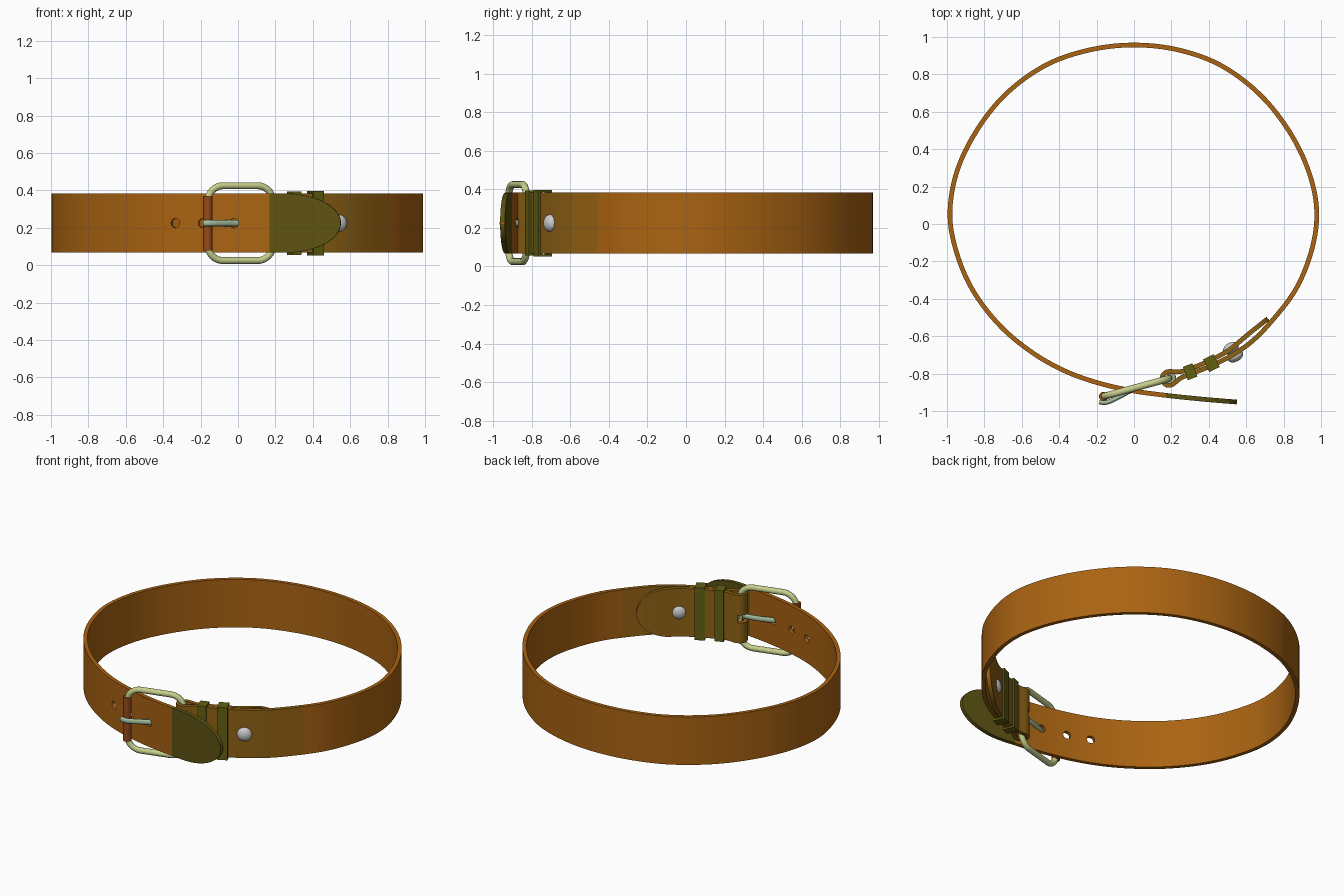
import bpy, bmesh, math
from mathutils import Vector, Matrix

if "Cube" in bpy.data.objects:
    bpy.data.objects.remove(bpy.data.objects["Cube"])

ZC = 0.225                      # mid height of the strap
BAR = Vector((0.187, -0.826))   # buckle hinge bar
ROLL = Vector((-0.162, -0.922)) # buckle front bar


def mat(name, c):
    m = bpy.data.materials.new(name)
    m.diffuse_color = (*c, 1)
    m.use_nodes = True
    m.node_tree.nodes["Principled BSDF"].inputs["Base Color"].default_value = m.diffuse_color
    return m


LEATHER = [mat("leather_%d" % i, c) for i, c in enumerate(
    [(0.40, 0.125, 0.006), (0.32, 0.125, 0.007), (0.27, 0.12, 0.007), (0.11, 0.085, 0.006)])]
OLIVE = mat("keeper_olive", (0.12, 0.115, 0.006))
BRASS = mat("pale_brass", (0.56, 0.62, 0.26))
PRONG = mat("prong_metal", (0.36, 0.50, 0.34))
ROLLER = mat("roller_brown", (0.30, 0.07, 0.01))


def add(name, bm, mats, angle=35):
    bmesh.ops.recalc_face_normals(bm, faces=bm.faces)
    me = bpy.data.meshes.new(name)
    bm.to_mesh(me)
    bm.free()
    for m in mats:
        me.materials.append(m)
    ob = bpy.data.objects.new(name, me)
    bpy.context.collection.objects.link(ob)
    smooth(ob, angle)
    return ob


def smooth(ob, angle=35):
    bpy.ops.object.select_all(action='DESELECT')
    ob.select_set(True)
    bpy.context.view_layer.objects.active = ob
    bpy.ops.object.shade_smooth_by_angle(angle=math.radians(angle))


def spline(pts, n=14):
    # centripetal Catmull-Rom through the points
    p = [Vector(q) for q in pts]
    p = [2 * p[0] - p[1]] + p + [2 * p[-1] - p[-2]]
    out = []
    for a, b, c, d in zip(p, p[1:], p[2:], p[3:]):
        t1 = (b - a).length ** 0.5
        t2 = t1 + (c - b).length ** 0.5
        t3 = t2 + (d - c).length ** 0.5
        for k in range(n):
            t = t1 + (t2 - t1) * k / n
            a1, a2, a3 = a.lerp(b, t / t1), b.lerp(c, (t - t1) / (t2 - t1)), c.lerp(d, (t - t2) / (t3 - t2))
            b1, b2 = a1.lerp(a2, t / t2), a2.lerp(a3, (t - t1) / (t3 - t1))
            out.append(b1.lerp(b2, (t - t1) / (t2 - t1)))
    return out + [p[-2]]


# Strap centre line: tip, round the waist, round the hinge bar, folded back inside
waist = [(0.55, -0.952), (0.36, -0.936), (0.17, -0.916), (0, -0.893), (-0.18, -0.853), (-0.36, -0.79),
         (-0.54, -0.69), (-0.72, -0.54), (-0.87, -0.34), (-0.955, -0.13), (-0.984, 0.05), (-0.95, 0.27),
         (-0.85, 0.485), (-0.69, 0.69), (-0.47, 0.85), (-0.24, 0.93), (0, 0.957), (0.24, 0.93),
         (0.47, 0.845), (0.69, 0.675), (0.86, 0.445), (0.95, 0.23), (0.977, 0.06), (0.955, -0.12),
         (0.87, -0.34), (0.74, -0.515), (0.63, -0.628), (0.52, -0.704), (0.415, -0.757), (0.30, -0.803), (0.25, -0.823)]
ang = math.atan2(0.38, 0.92)
loop = [BAR + 0.037 * Vector((math.cos(ang + math.radians(a)), math.sin(ang + math.radians(a))))
        for a in (-75, -110, -145, -180, -215, -250, -285)]
fold = [(0.244, -0.79), (0.295, -0.776), (0.405, -0.73), (0.505, -0.676), (0.61, -0.59), (0.716, -0.506)]
path = spline(waist + loop + fold)
dist = [0.0]
for a, b in zip(path, path[1:]):
    dist.append(dist[-1] + (b - a).length)
total = dist[-1]


def at(s):
    i = next((k for k in range(1, len(dist) - 1) if dist[k] >= s), len(dist) - 1)
    return path[i - 1].lerp(path[i], (s - dist[i - 1]) / (dist[i] - dist[i - 1]))


def round_end(d, length):
    return 1 if d >= length else math.sqrt(max(0.0006, 1 - (1 - d / length) ** 2))


stations = [0, 0.0008, 0.0025, 0.005] + [0.01 + i * (total - 0.02) / 600 for i in range(601)]
stations += [total - 0.005, total - 0.0025, total - 0.0008, total]
bm = bmesh.new()
rings = []
for s in stations:
    p = at(s)
    t = (at(min(s + 0.004, total)) - at(max(s - 0.004, 0))).normalized()
    n = Vector((-t.y, t.x)) * 0.0125
    h = 0.158 * round_end(s, 0.30) * round_end(total - s, 0.2)
    rings.append([bm.verts.new((*(p + k * n), ZC + z * h)) for k, z in ((1, -1), (1, 1), (-1, 1), (-1, -1))])
for a, b, s in zip(rings, rings[1:], stations):
    p = at(s)
    idx = 3 if s < 0.375 else 0
    if s > total / 2 and p.y < -0.3:
        idx = 2 if p.x < 0.68 else 1 if p.x < 0.8 else 0
    for k in range(4):
        bm.faces.new((a[k], a[(k + 1) % 4], b[(k + 1) % 4], b[k])).material_index = idx
bm.faces.new(rings[0])
bm.faces.new(rings[-1])
strap = add("strap", bm, LEATHER)

# Punched holes and the prong slot
cut = bmesh.new()
for x, y, a in ((-0.33, -0.802, 20), (-0.185, -0.852, 16), (-0.02, -0.896, 10)):
    m = Matrix.Translation((x, y, ZC)) @ Matrix.Rotation(math.radians(-a), 4, 'Z') @ Matrix.Rotation(math.pi / 2, 4, 'X')
    bmesh.ops.create_cone(cut, cap_ends=True, segments=20, radius1=0.025, radius2=0.025, depth=0.12, matrix=m)
bmesh.ops.create_cube(cut, size=1, matrix=Matrix.Translation((0.165, -0.83, ZC)) @ Matrix.Diagonal((0.07, 0.10, 0.05, 1)))
cutter = add("hole_cutter", cut, [])
cutter.hide_render = True
mod = strap.modifiers.new("holes", 'BOOLEAN')
mod.operation, mod.object, mod.solver = 'DIFFERENCE', cutter, 'EXACT'
smooth(strap)
bpy.ops.object.modifier_apply(modifier="holes")
bpy.data.objects.remove(cutter)
smooth(strap)


# Keepers: rectangular bands round the doubled strap
def keeper(name, x, y, a, width, height):
    bm = bmesh.new()
    m = Matrix.Translation((x, y, ZC)) @ Matrix.Rotation(math.radians(a), 4, 'Z')
    loops = []
    for sx in (-1, 1):
        for d, h in ((0.038, height / 2), (0.026, height / 2 - 0.011)):
            loops.append([bm.verts.new(m @ Vector((sx * width / 2, u * d, v * h)))
                          for u, v in ((-1, -1), (1, -1), (1, 1), (-1, 1))])
    o0, i0, o1, i1 = loops
    for p, q in ((o0, i0), (i0, i1), (i1, o1), (o1, o0)):
        for k in range(4):
            bm.faces.new((p[k], p[(k + 1) % 4], q[(k + 1) % 4], q[k]))
    add(name, bm, [OLIVE])


keeper("front_keeper", 0.30, -0.79, 21, 0.055, 0.338)
keeper("rear_keeper", 0.414, -0.744, 26, 0.062, 0.346)


def tube(name, pts, r, material, cyclic=False):
    cu = bpy.data.curves.new(name, 'CURVE')
    cu.dimensions, cu.bevel_depth, cu.bevel_resolution, cu.use_fill_caps = '3D', r, 4, True
    sp = cu.splines.new('POLY')
    sp.points.add(len(pts) - 1)
    for q, p in zip(sp.points, pts):
        q.co = (*p, 1)
    sp.use_cyclic_u, sp.use_smooth = cyclic, True
    cu.materials.append(material)
    ob = bpy.data.objects.new(name, cu)
    bpy.context.collection.objects.link(ob)
    return ob


# Buckle frame: rounded rectangle in a slanted vertical plane
L, H, R = (BAR - ROLL).length, 0.2, 0.085
frame = []
for cx, cz, a0 in ((L - R, H - R, 0), (R, H - R, 90), (R, R - H, 180), (L - R, R - H, 270)):
    for k in range(9):
        a = math.radians(a0 + k * 90 / 8)
        u = (cx + R * math.cos(a)) / L
        p = ROLL.lerp(BAR, u)
        frame.append((p.x, p.y, ZC + cz + R * math.sin(a)))
tube("buckle_frame", frame, 0.0185, BRASS, True)


# Roller sleeve on the buckle's front bar
bm = bmesh.new()
bmesh.ops.create_cone(bm, cap_ends=True, segments=24, radius1=0.025, radius2=0.025, depth=0.29,
                      matrix=Matrix.Translation((*ROLL, ZC)))
add("buckle_roller", bm, [ROLLER])

# Prong: hook round the hinge bar, through a hole, resting on the roller
hook = [BAR + 0.027 * Vector((math.cos(math.radians(a)), math.sin(math.radians(a)))) for a in range(-190, 121, 30)]
line = spline([(-0.185, -0.952), (-0.15, -0.955), (-0.08, -0.925), (-0.02, -0.893), (0.08, -0.858), (0.15, -0.843)], 5)
prong_pts = [(p.x, p.y, ZC) for p in line + [q for q in hook[2:]]]
prong = tube("prong", prong_pts, 0.012, PRONG)
prong.scale.z = 1.4
prong.location.z = -0.4 * ZC

# Rivet: domed head on each side of the doubled strap
bm = bmesh.new()
out = Vector((0.49, -0.87, 0)).normalized()
rot = out.to_track_quat('Z', 'Y').to_matrix().to_4x4()
for s in (-1, 1):
    c = Vector((0.53, -0.685, ZC)) + out * s * 0.024
    bmesh.ops.create_uvsphere(bm, u_segments=24, v_segments=16, radius=1,
                              matrix=Matrix.Translation(c) @ rot @ Matrix.Diagonal((0.045, 0.045, 0.03, 1)))
add("rivet", bm, [], 60)
